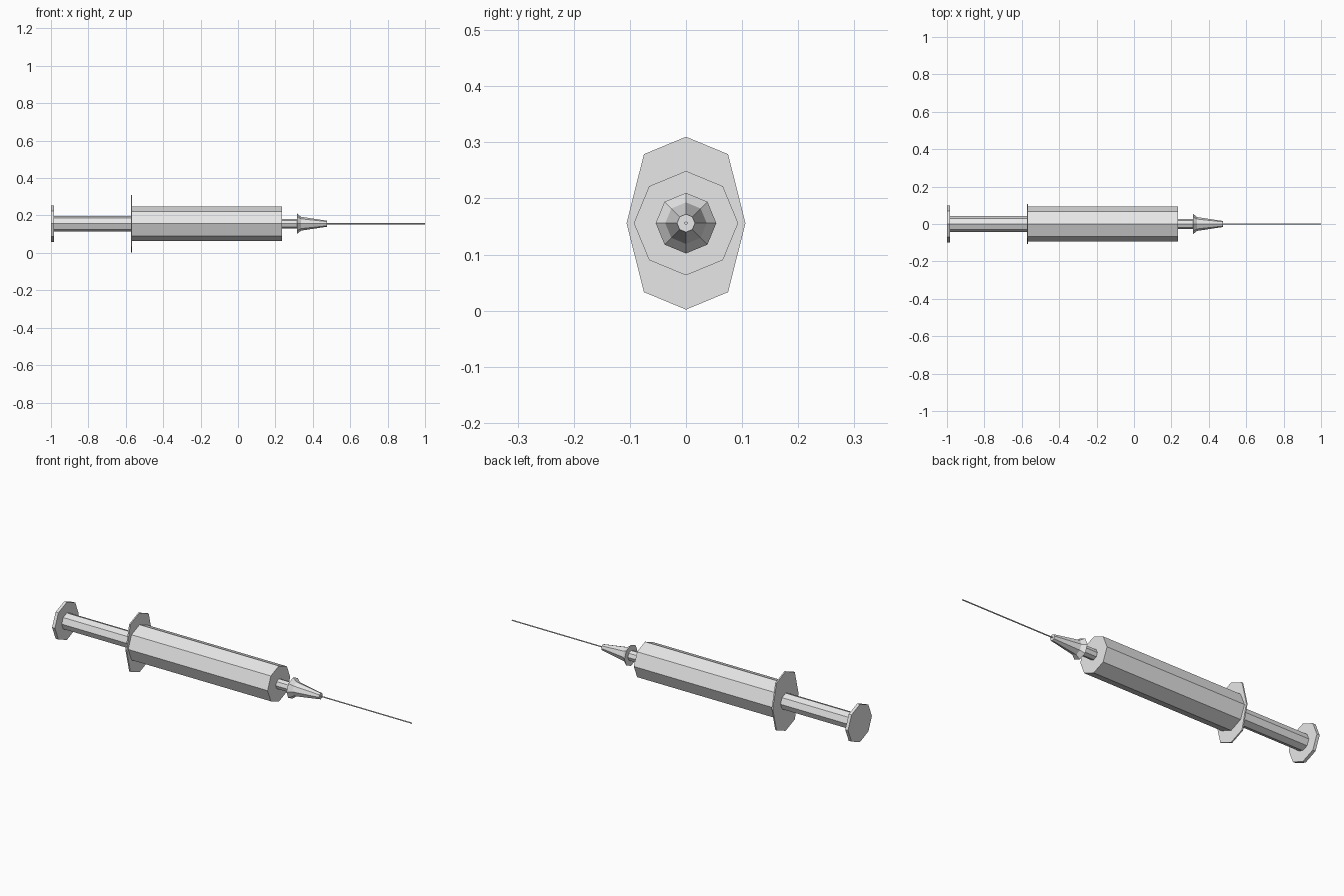
import bpy
import math

AXIS_Z = 0.156

cube = bpy.data.objects.get("Cube")
if cube:
    bpy.data.objects.remove(cube, do_unlink=True)

grey = bpy.data.materials.new("light_grey")
grey.use_nodes = True
colour = (0.8, 0.8, 0.8, 1)
grey.diffuse_color = colour
grey.node_tree.nodes["Principled BSDF"].inputs["Base Color"].default_value = colour


def turned(name, profile, sides=8, stretch=0.0):
    """Closed faceted solid along x from (x, radius) rings; stretch parts it in z."""
    verts, faces = [], []
    for x, r in profile:
        for i in range(sides):
            a = 2 * math.pi * i / sides
            y, z = r * math.cos(a), r * math.sin(a)
            if abs(z) > r / 100:
                z += math.copysign(stretch, z)
            verts.append((x, y, z + AXIS_Z))
    for k in range(len(profile) - 1):
        for i in range(sides):
            j = (i + 1) % sides
            a, b = k * sides, (k + 1) * sides
            faces.append((a + i, a + j, b + j, b + i))
    last = (len(profile) - 1) * sides
    faces.append(tuple(reversed(range(sides))))
    faces.append(tuple(range(last, last + sides)))
    mesh = bpy.data.meshes.new(name)
    mesh.from_pydata(verts, [], faces)
    mesh.materials.append(grey)
    obj = bpy.data.objects.new(name, mesh)
    bpy.context.collection.objects.link(obj)
    return obj


# Plunger
turned("thumb_rest", [(-1.0, 0.098), (-0.984, 0.098)])
turned("plunger_rod", [(-0.984, 0.042), (-0.573, 0.042)])

# Body
turned("finger_flange", [(-0.573, 0.106), (-0.566, 0.106)], stretch=0.048)
turned("barrel", [(-0.566, 0.093), (0.235, 0.093)])
turned("nozzle", [(0.235, 0.026), (0.316, 0.026)])

# Needle and its flared hub
turned("needle_hub", [(0.316, 0.054), (0.337, 0.037), (0.476, 0.016)])
turned("needle", [(0.476, 0.003), (1.0, 0.003)])
